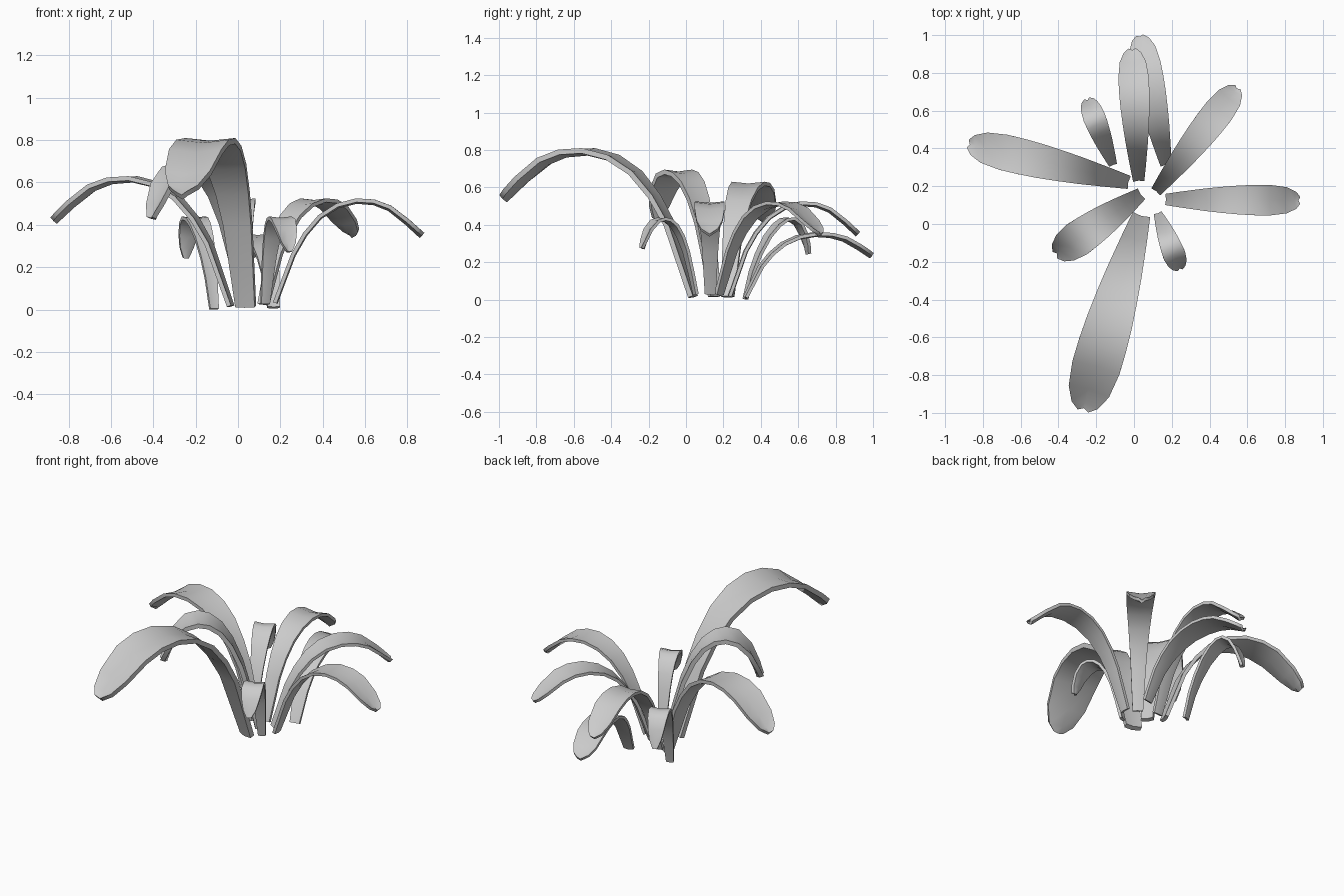
import bpy, bmesh, math
from mathutils import Vector

if "Cube" in bpy.data.objects:
    bpy.data.objects.remove(bpy.data.objects["Cube"])

# leaf profiles: (fraction of reach, fraction of peak height)
ARCHED = [(0, .04), (.12, .5), (.2, .69), (.3, .85), (.42, .955), (.55, 1), (.67, .99),
          (.78, .935), (.9, .81), (.97, .725), (1, .69)]
UPRIGHT = [(0, .04), (.08, .33), (.17, .59), (.27, .78), (.38, .91), (.5, .98), (.62, 1),
           (.75, .97), (.88, .86), (.96, .72), (1, .63)]
LEANING = [(0, .01), (.1, .34), (.2, .56), (.34, .78), (.48, .92), (.6, .99), (.72, 1),
           (.84, .93), (.92, .8), (.97, .67), (1, .56)]
# (fraction of reach, fraction of greatest width)
WIDTH = [(0, .36), (.13, .53), (.33, .76), (.46, .87), (.58, .95), (.76, 1), (.9, .84), (.97, .55), (1, .22)]


def width_at(r):
    for (a, wa), (b, wb) in zip(WIDTH, WIDTH[1:]):
        if r <= b:
            return wa + (wb - wa) * (r - a) / (b - a)


def leaf(name, base, tip, peak, width, thick, profile, z0=.02):
    base, tip = Vector((*base, 0)), Vector((*tip, 0))
    span = tip - base
    out = span.normalized()
    side = Vector((-out.y, out.x, 0))
    path = [base + span * r + Vector((0, 0, h * peak)) for r, h in profile]
    path[0].z = z0
    bm = bmesh.new()
    rings = []
    for i, p in enumerate(path):
        r = profile[i][0]
        t = (path[min(i + 1, len(path) - 1)] - path[max(i - 1, 0)]).normalized()
        n = side.cross(t).normalized()
        if n.z < 0:
            n = -n
        hw = side * width_at(r) * width / 2
        mid = p - n * width * (.03 + .06 * r * r)   # shallow channel
        pts = [p + hw, mid, p - hw]
        pts += [q - n * thick for q in reversed(pts)]
        rings.append([bm.verts.new(q) for q in pts])
    for a, b in zip(rings, rings[1:]):
        for k in range(6):
            j = (k + 1) % 6
            bm.faces.new((a[k], a[j], b[j], b[k]))
    # end caps
    for c in (rings[0], rings[-1]):
        bm.faces.new((c[0], c[1], c[4], c[5]))
        bm.faces.new((c[1], c[2], c[3], c[4]))
    bmesh.ops.recalc_face_normals(bm, faces=bm.faces)
    me = bpy.data.meshes.new(name)
    bm.to_mesh(me)
    bm.free()
    ob = bpy.data.objects.new(name, me)
    bpy.context.collection.objects.link(ob)
    me.shade_smooth()
    me.set_sharp_from_angle(angle=math.radians(55))


# long arching leaves
leaf("front_leaf", (.04, .05), (-.27, -.99), .81, .265, .028, ARCHED)
leaf("left_leaf", (-.025, .22), (-.88, .425), .63, .195, .021, ARCHED)
leaf("right_leaf", (.165, .13), (.88, .125), .525, .165, .018, ARCHED, .035)
leaf("back_leaf", (.025, .225), (-.01, .93), .525, .165, .018, ARCHED)
leaf("back_right_leaf", (.115, .17), (.55, .725), .525, .165, .018, ARCHED, .03)
leaf("low_back_leaf", (.17, .31), (.03, 1.0), .36, .165, .018, ARCHED, .015)
# short upright leaves
leaf("front_left_leaf", (.04, .16), (-.42, -.165), .695, .19, .026, UPRIGHT)
leaf("small_front_leaf", (.125, .06), (.245, -.245), .44, .12, .017, UPRIGHT, .03)
leaf("small_back_leaf", (-.11, .31), (-.25, .665), .44, .12, .017, LEANING, .005)
